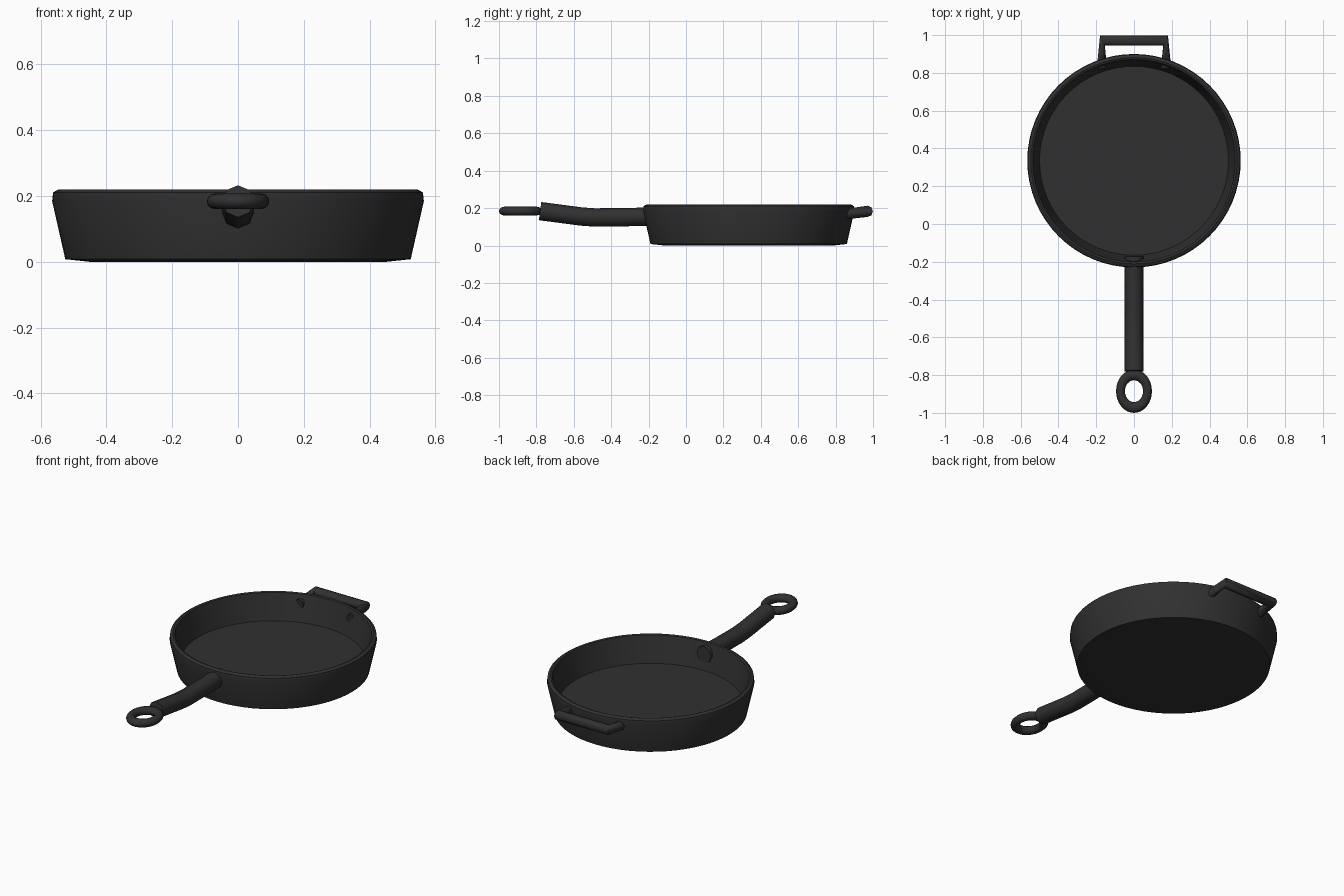
import bpy, bmesh, math
from mathutils import Vector

if "Cube" in bpy.data.objects:
    bpy.data.objects.remove(bpy.data.objects["Cube"])

iron = bpy.data.materials.new("cast_iron")
iron.diffuse_color = (0.03, 0.03, 0.03, 1)
iron.use_nodes = True
iron.node_tree.nodes["Principled BSDF"].inputs["Base Color"].default_value = iron.diffuse_color


def finish(name, bm, angle=40):
    bmesh.ops.recalc_face_normals(bm, faces=bm.faces)
    me = bpy.data.meshes.new(name)
    bm.to_mesh(me)
    bm.free()
    me.materials.append(iron)
    ob = bpy.data.objects.new(name, me)
    bpy.context.collection.objects.link(ob)
    bpy.ops.object.select_all(action='DESELECT')
    ob.select_set(True)
    bpy.context.view_layer.objects.active = ob
    bpy.ops.object.shade_smooth_by_angle(angle=math.radians(angle))
    return ob


def skin(name, rings, closed=False, angle=40):
    """Bridge equal-sized rings of points; cap the ends or close the loop."""
    bm = bmesh.new()
    vr = [[bm.verts.new(p) for p in ring] for ring in rings]
    n = len(vr[0])
    pairs = list(zip(vr, vr[1:])) + ([(vr[-1], vr[0])] if closed else [])
    for a, b in pairs:
        for i in range(n):
            j = (i + 1) % n
            bm.faces.new((a[i], a[j], b[j], b[i]))
    if not closed:
        bm.faces.new(vr[0])
        bm.faces.new(vr[-1])
    return finish(name, bm, angle)


def section(centre, tangent, radius, sides):
    """Circle of points across a tube, with one point at the top."""
    t = Vector(tangent).normalized()
    side = t.cross(Vector((0, 0, 1))).normalized()
    up = side.cross(t)
    return [Vector(centre) + radius * (math.sin(a) * side + math.cos(a) * up)
            for a in (2 * math.pi * i / sides for i in range(sides))]


# pan body: lathed profile (radius, height), outside then inside
profile = [(0.45, 0), (0.525, 0.008), (0.565, 0.185), (0.562, 0.211),
           (0.546, 0.22), (0.536, 0.216), (0.5, 0.062)]
N = 64
skin("pan_body", [[(r * math.cos(2 * math.pi * i / N),
                    0.335 + r * math.sin(2 * math.pi * i / N), z)
                   for i in range(N)] for r, z in profile])

# long handle: bent eight-sided tube whose root pokes through the wall
path = [Vector((0, y, z)) for y, z in
        [(-0.17, 0.155), (-0.35, 0.151), (-0.49, 0.15), (-0.56, 0.155), (-0.78, 0.184)]]
rings = []
for i, p in enumerate(path):
    tangent = path[min(i + 1, len(path) - 1)] - path[max(i - 1, 0)]
    rings.append(section(p, tangent, 0.049, 8))
skin("long_handle", rings, angle=50)

# hanging ring: flattened torus stretched along the handle
rings = []
for i in range(32):
    a = 2 * math.pi * i / 32
    rings.append([((0.0715 + 0.0235 * math.cos(b)) * math.cos(a),
                   -0.885 + 1.21 * (0.0715 + 0.0235 * math.cos(b)) * math.sin(a),
                   0.184 + 0.0235 * math.sin(b))
                  for b in (2 * math.pi * j / 12 for j in range(12))])
skin("hanging_ring", rings, closed=True)

# helper handle: mitred tube from wall to bar and back
skin("helper_handle", [
    section((-0.17, 0.825, 0.164), (0, 1, 0.1), 0.027, 8),
    section((-0.167, 0.972, 0.183), (0.9, 0.42, 0), 0.03, 8),
    section((0.167, 0.972, 0.183), (0.9, -0.42, 0), 0.03, 8),
    section((0.17, 0.825, 0.164), (0, -1, -0.1), 0.027, 8)], angle=50)
